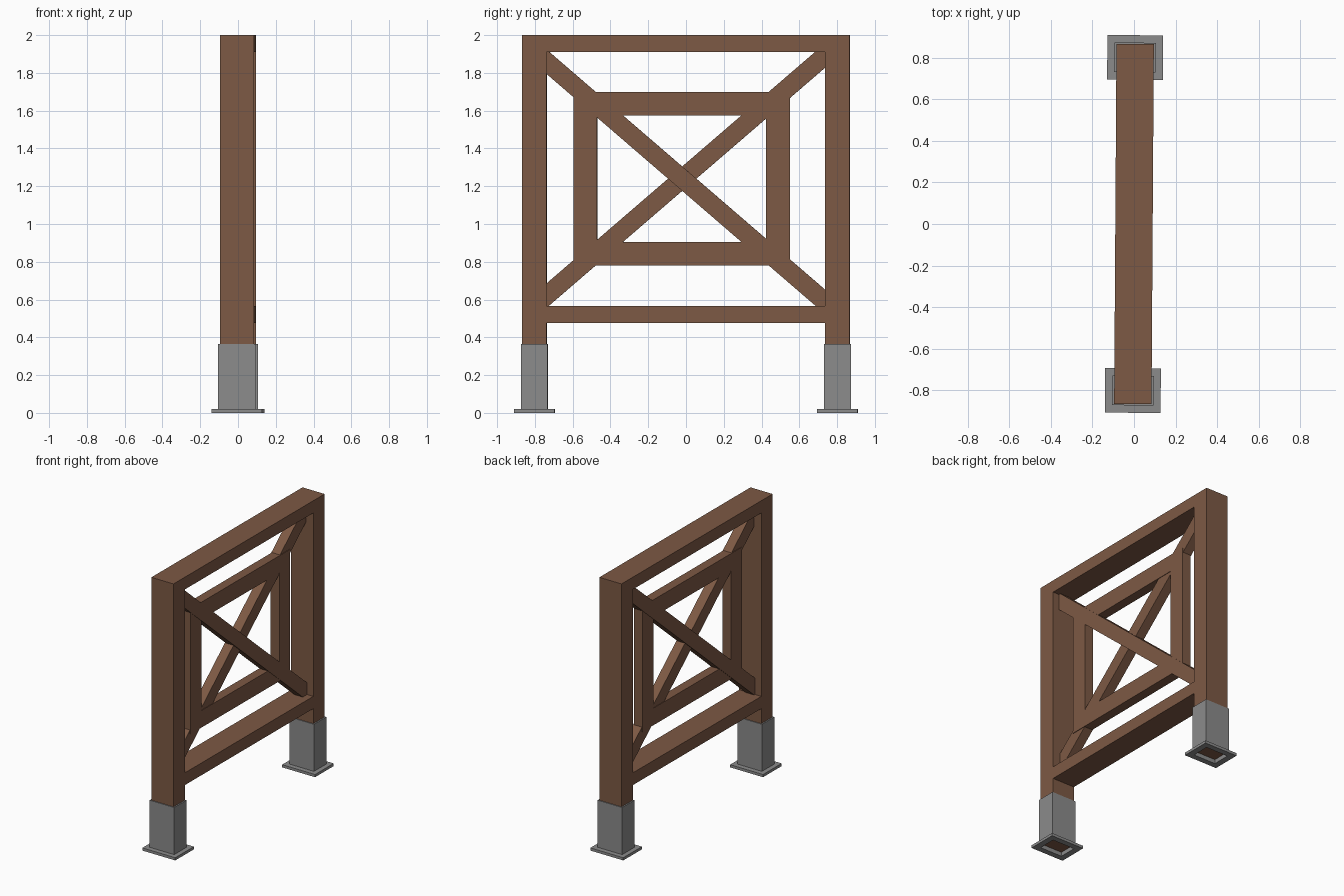
import bpy, bmesh, math
from mathutils import Matrix

if "Cube" in bpy.data.objects:
    bpy.data.objects.remove(bpy.data.objects["Cube"])

def material(name, rgb):
    m = bpy.data.materials.new(name)
    m.diffuse_color = (*rgb, 1)
    m.use_nodes = True
    m.node_tree.nodes["Principled BSDF"].inputs["Base Color"].default_value = m.diffuse_color
    return m

WOOD = material("brown_wood", (0.205, 0.1, 0.058))
STEEL = material("grey_metal", (0.26, 0.26, 0.26))
YAW = Matrix.Rotation(-0.0065, 4, 'Z')   # whole panel is turned very slightly

def finish(name, bm, mat):
    bm.transform(YAW)
    bmesh.ops.recalc_face_normals(bm, faces=bm.faces)
    me = bpy.data.meshes.new(name)
    bm.to_mesh(me)
    bm.free()
    me.materials.append(mat)
    ob = bpy.data.objects.new(name, me)
    bpy.context.collection.objects.link(ob)
    return ob

def box(name, x, y, z, mat=WOOD, tilt=0.0):
    """Box from (min, max) ranges, tilted about x through its centre."""
    bm = bmesh.new()
    bmesh.ops.create_cube(bm, size=1)
    mid = [(a + b) / 2 for a, b in (x, y, z)]
    dim = [b - a for a, b in (x, y, z)]
    bm.transform(Matrix.Translation(mid) @ Matrix.Rotation(tilt, 4, 'X') @ Matrix.Diagonal((*dim, 1)))
    return finish(name, bm, mat)

def tube(name, cy, outer, inner, z, mat=STEEL):
    """Rectangular ring extruded between two heights."""
    bm = bmesh.new()
    def loop(half, h):
        return [bm.verts.new((sx * half[0], cy + sy * half[1], h))
                for sx, sy in ((-1, -1), (1, -1), (1, 1), (-1, 1))]
    loops = [loop(outer, z[0]), loop(outer, z[1]), loop(inner, z[1]), loop(inner, z[0])]
    for i in range(4):
        a, b = loops[i], loops[(i + 1) % 4]
        for k in range(4):
            n = (k + 1) % 4
            bm.faces.new((a[k], a[n], b[n], b[k]))
    return finish(name, bm, mat)

# Posts with their metal sleeves and base plates
for side, s in (("front", -1), ("back", 1)):
    c = s * 0.8025
    box(side + "_post", (-0.09, 0.09), (c - 0.065, c + 0.065), (0.03, 2.0))
    tube(side + "_post_sleeve", c, (0.1, 0.071), (0.09, 0.065), (0.02, 0.365))
    tube(side + "_base_plate", c, (0.134, 0.107), (0.09, 0.065), (0.0, 0.02))

# Horizontal rails between the posts
for name, z in (("top_rail", (1.91, 2.0)), ("bottom_rail", (0.475, 0.565))):
    box(name, (-0.09, 0.09), (-0.738, 0.738), z)

# Inner square frame
T = (-0.035, 0.035)
box("inner_frame_front", T, (-0.595, -0.47), (0.78, 1.70))
box("inner_frame_back", T, (0.425, 0.55), (0.78, 1.70))
box("inner_frame_bottom", T, (-0.47, 0.425), (0.78, 0.905))
box("inner_frame_top", T, (-0.47, 0.425), (1.575, 1.70))

# Crossed diagonal braces, ends buried in the outer frame
ang = math.atan(0.862)
half = 0.785 / math.cos(ang)
for name, s in (("falling_brace", 1), ("rising_brace", -1)):
    o = 0.004 * s
    box(name, (T[0] + o, T[1] + o), (-0.02 - half, -0.02 + half), (1.191, 1.289), WOOD, -s * ang)
